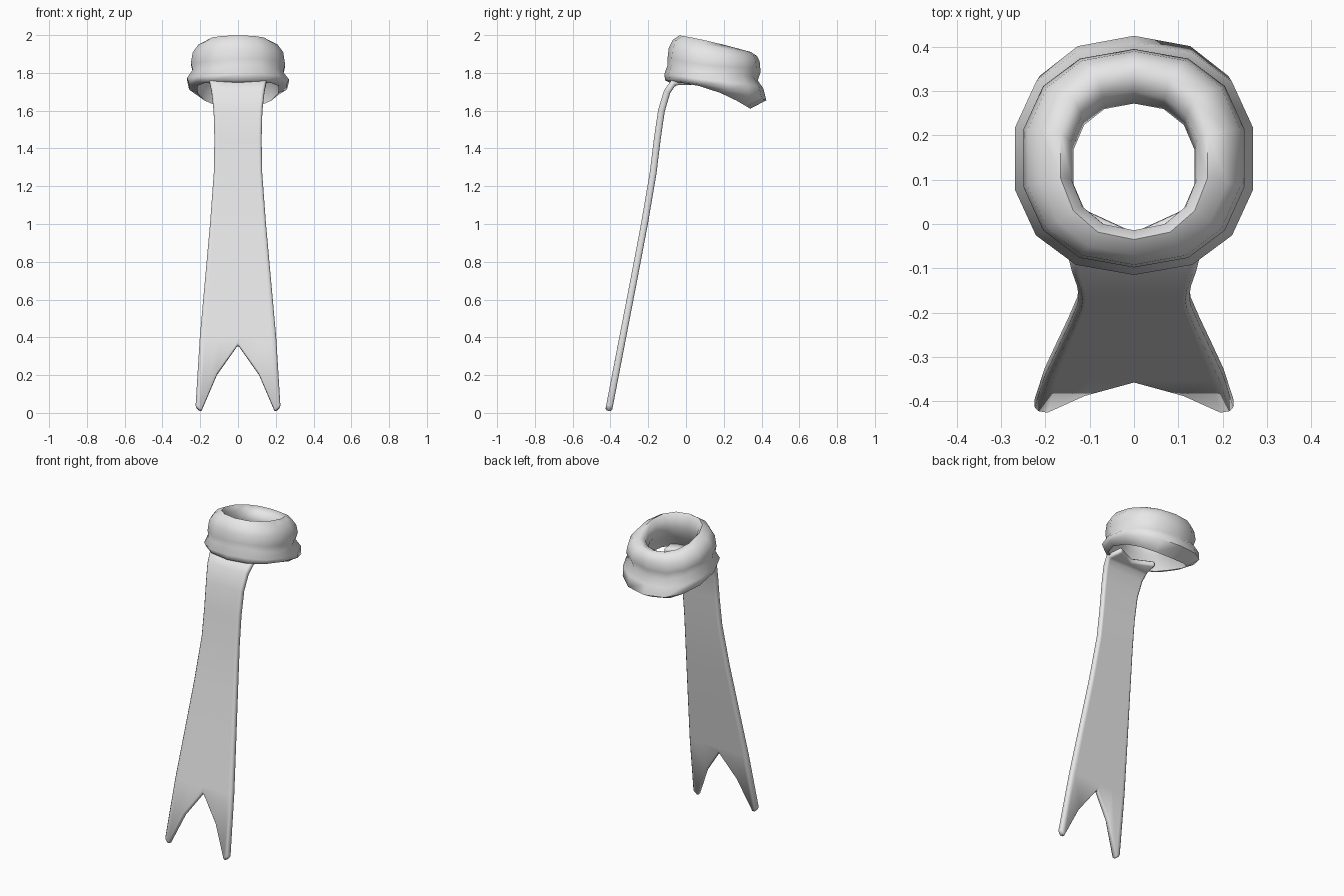
import bpy, bmesh, math

default = bpy.data.objects.get("Cube")
if default:
    bpy.data.objects.remove(default)

cloth = bpy.data.materials.new("pale_grey_cloth")
cloth.use_nodes = True
cloth.diffuse_color = (0.8, 0.8, 0.8, 1)
cloth.node_tree.nodes["Principled BSDF"].inputs["Base Color"].default_value = (0.8, 0.8, 0.8, 1)


def loft(name, rows, closed):
    """Skin a list of point rows with quads; closed joins both directions."""
    bm = bmesh.new()
    grid = [[bm.verts.new(p) for p in row] for row in rows]
    n, m = len(grid), len(grid[0])
    for i in range(n if closed else n - 1):
        for j in range(m if closed else m - 1):
            a, b = grid[i], grid[(i + 1) % n]
            k = (j + 1) % m
            bm.faces.new((a[j], a[k], b[k], b[j]))
    bmesh.ops.recalc_face_normals(bm, faces=bm.faces)
    mesh = bpy.data.meshes.new(name)
    bm.to_mesh(mesh)
    bm.free()
    mesh.materials.append(cloth)
    obj = bpy.data.objects.new(name, mesh)
    bpy.context.collection.objects.link(obj)
    return obj


def activate(obj):
    bpy.ops.object.select_all(action='DESELECT')
    obj.select_set(True)
    bpy.context.view_layer.objects.active = obj


def smooth(obj, degrees):
    activate(obj)
    bpy.ops.object.shade_smooth_by_angle(angle=math.radians(degrees))


def squarish(v):
    return math.copysign(abs(v) ** 0.88, v)


def ring(y_front, y_back, half_width, z_front, z_back, droop, wave):
    """One loop of the neck wrap, sagging towards the back."""
    points = []
    segments = 14
    for i in range(segments):
        a = 2 * math.pi * i / segments
        t = (1 - squarish(math.cos(a))) / 2
        z = z_front + (z_back - z_front) * t ** droop + wave * math.sin(3 * a + 0.6)
        points.append((half_width * squarish(math.sin(a)),
                       y_front + (y_back - y_front) * t, z))
    return points


# Neck wrap: lip, lower fold, crease, upper roll, then down the inside
wrap_rings = [
    (-0.09, 0.34, 0.22, 1.75, 1.61, 2.0, 0),
    (-0.11, 0.425, 0.265, 1.76, 1.655, 1.7, 0),
    (-0.115, 0.41, 0.275, 1.79, 1.72, 1.4, 0.006),
    (-0.098, 0.38, 0.245, 1.835, 1.765, 1.2, 0.01),
    (-0.098, 0.395, 0.255, 1.87, 1.81, 1.2, 0.008),
    (-0.092, 0.39, 0.245, 1.93, 1.86, 1.2, 0),
    (-0.07, 0.375, 0.215, 1.975, 1.89, 1.2, 0),
    (-0.035, 0.345, 0.17, 1.998, 1.91, 1.2, 0),
    (-0.014, 0.30, 0.145, 1.97, 1.89, 1.1, 0),
    (-0.014, 0.272, 0.14, 1.90, 1.84, 1.0, 0),
    (-0.04, 0.31, 0.18, 1.83, 1.77, 1.2, 0),
    (-0.07, 0.35, 0.215, 1.785, 1.68, 1.7, 0),
]
neck_wrap = loft("neck_wrap", [ring(*r) for r in wrap_rings], True)
smooth(neck_wrap, 70)

# Hanging tail: half width, y and z of each row, bottom to top
columns = (-1, -0.87, -0.5, 0, 0.5, 0.87, 1)
notch = {0: 0.36, 0.5: 0.2, 0.87: 0.005, 1: 0.03}
rows = [[(0.225 * c, -0.412 + 0.192 * notch[abs(c)], notch[abs(c)]) for c in columns]]
for half, y, z in ((0.202, -0.335, 0.4), (0.175, -0.277, 0.7), (0.148, -0.22, 1.0),
                   (0.128, -0.174, 1.27), (0.125, -0.152, 1.45), (0.129, -0.13, 1.6),
                   (0.14, -0.1, 1.7), (0.15, -0.065, 1.75)):
    rows.append([(half * c, y, z) for c in columns])
# Tucked end under the wrap, notched in the middle
rows.append([(0.13 * c, -0.02 + 0.06 * abs(c), 1.755) for c in columns])
tail = loft("hanging_tail", rows, False)
activate(tail)
thick = tail.modifiers.new("thickness", 'SOLIDIFY')
thick.thickness = 0.036
thick.offset = 0
edge = tail.modifiers.new("soft_edge", 'BEVEL')
edge.width = 0.009
edge.limit_method = 'ANGLE'
edge.angle_limit = math.radians(50)
for name in ("thickness", "soft_edge"):
    bpy.ops.object.modifier_apply(modifier=name)
smooth(tail, 50)
